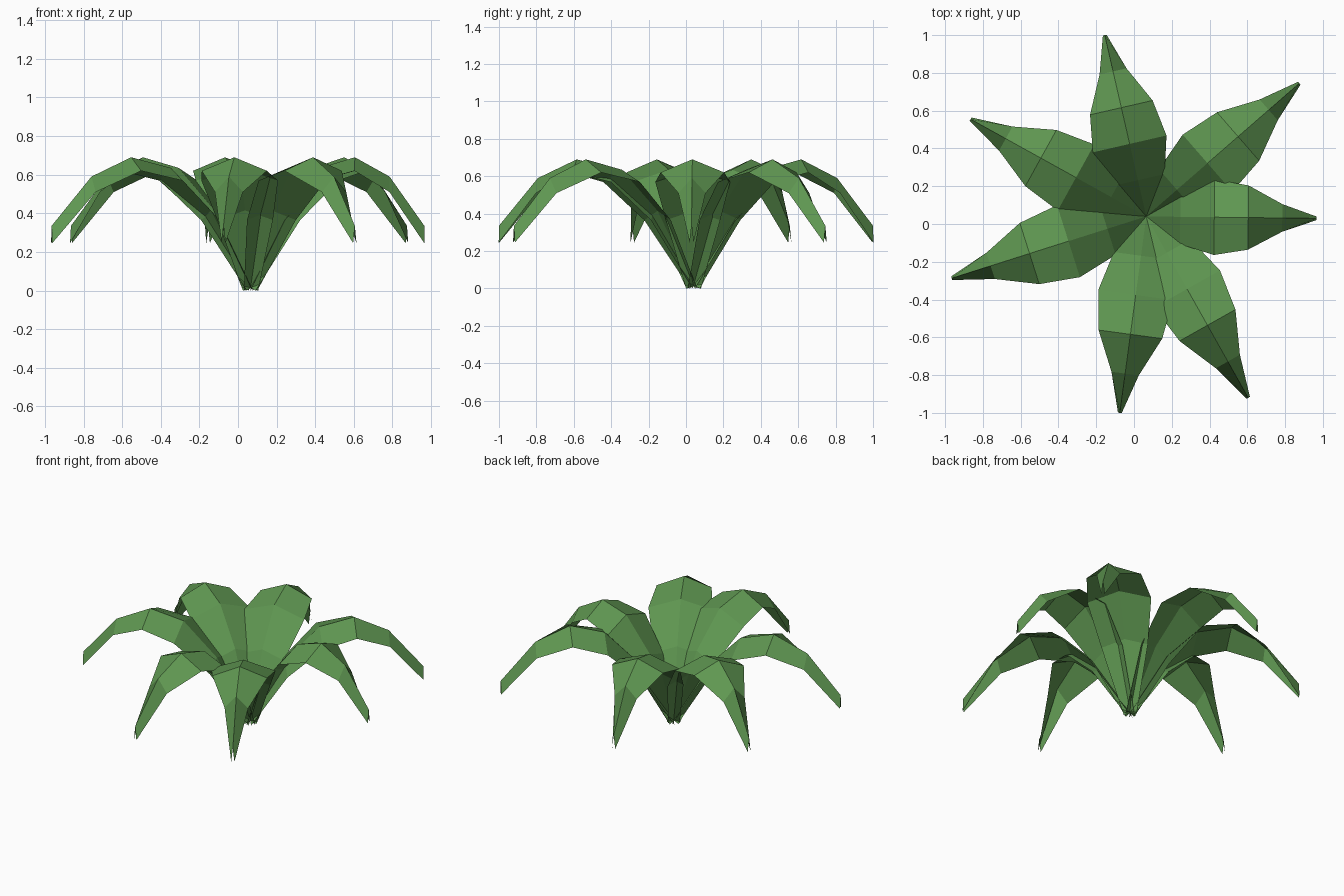
import bpy
from math import atan2, hypot
from mathutils import Vector

if "Cube" in bpy.data.objects:
    bpy.data.objects.remove(bpy.data.objects["Cube"])

green = bpy.data.materials.new("leaf_green")
green.diffuse_color = (0.115, 0.31, 0.083, 1)
green.use_nodes = True
green.node_tree.nodes["Principled BSDF"].inputs["Base Color"].default_value = green.diffuse_color

CENTRE = Vector((0.065, 0.04, 0))
# Cross-sections from base to tip: fraction of reach, rib height, half width, edge drop
SECTIONS = [
    (0.0, 0.015, 0.04, 0.015),
    (0.2, 0.415, 0.145, 0.05),
    (0.4, 0.635, 0.20, 0.066),
    (0.6, 0.69, 0.17, 0.07),
    (0.8, 0.59, 0.073, 0.08),
    (1.0, 0.335, 0.01, 0.09),
]
# Tip position of each leaf, seen from above
TIPS = [(0.965, 0.03), (0.875, 0.745), (-0.155, 1.0), (-0.865, 0.555),
        (-0.965, -0.287), (-0.075, -1.0), (0.605, -0.92)]


def leaf(name, tip):
    """Arching leaf folded down along its middle rib."""
    dx, dy = tip[0] - CENTRE.x, tip[1] - CENTRE.y
    reach = hypot(dx, dy)
    verts, faces = [], []
    for t, z, half, drop in SECTIONS:
        x = t * reach
        verts += [(x, -half, z - drop), (x, 0, z), (x, half, z - drop)]
    for i in range(len(SECTIONS) - 1):
        for j in range(2):
            a = i * 3 + j
            faces.append((a, a + 3, a + 4, a + 1))
    mesh = bpy.data.meshes.new(name)
    mesh.from_pydata(verts, [], faces)
    mesh.materials.append(green)
    obj = bpy.data.objects.new(name, mesh)
    obj.location = CENTRE
    obj.rotation_euler.z = atan2(dy, dx)
    bpy.context.collection.objects.link(obj)


# Rosette of seven leaves
for n, tip in enumerate(TIPS, 1):
    leaf(f"leaf_{n}", tip)
